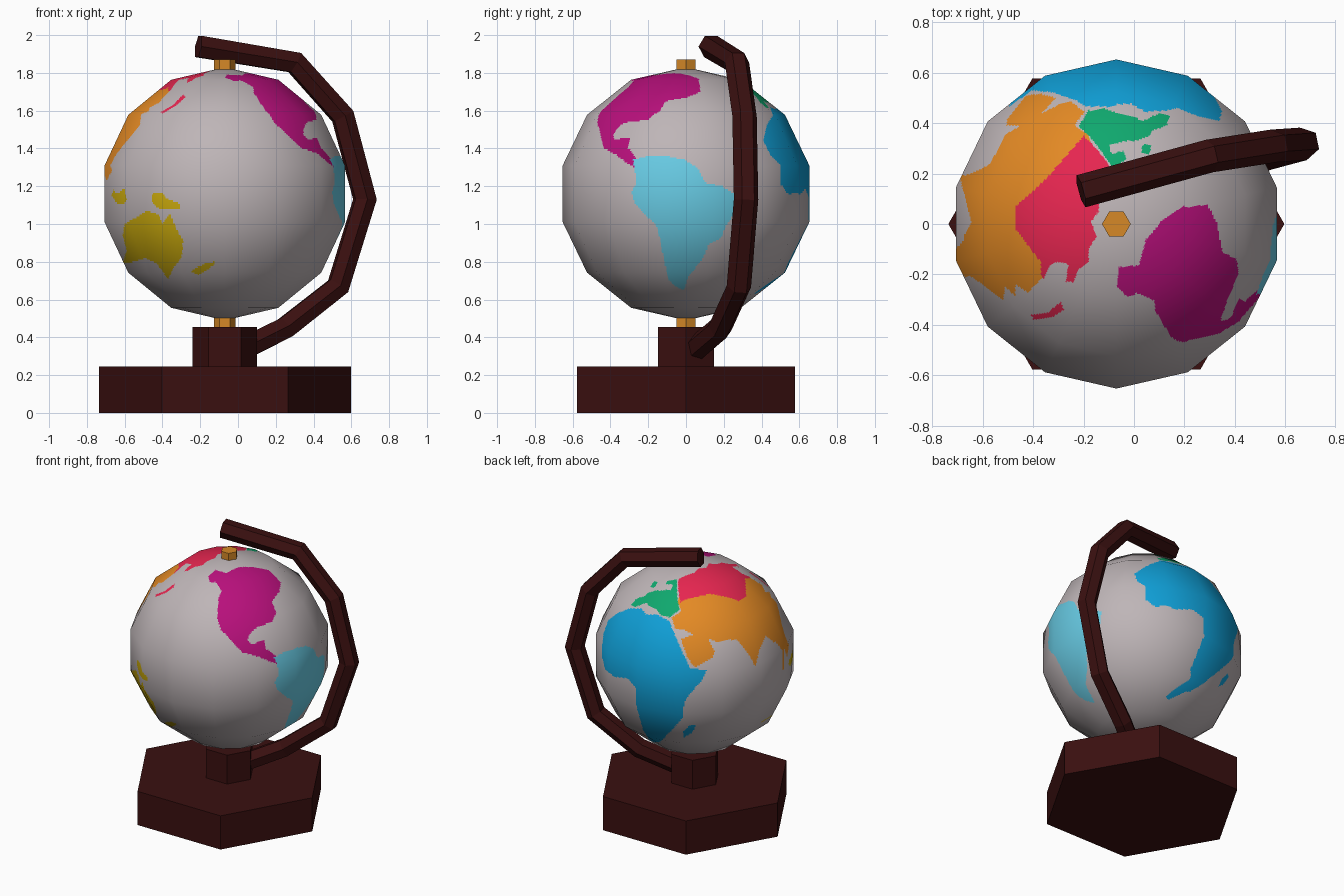
import bpy
import bmesh
from math import sin, cos, pi, radians
from mathutils import Vector

if "Cube" in bpy.data.objects:
    bpy.data.objects.remove(bpy.data.objects["Cube"], do_unlink=True)

AXIS_X = -0.07
CENTRE = Vector((AXIS_X, 0, 1.16))
RADIUS = 0.67


def material(name, r, g, b):
    mat = bpy.data.materials.new(name)
    mat.use_nodes = True
    mat.diffuse_color = (r, g, b, 1)
    bsdf = next(n for n in mat.node_tree.nodes if n.type == "BSDF_PRINCIPLED")
    bsdf.inputs["Base Color"].default_value = (r, g, b, 1)
    bsdf.inputs["Roughness"].default_value = 0.8
    return mat


wood = material("dark wood", 0.042, 0.005, 0.005)
brass = material("brass", 0.67, 0.25, 0.02)
globe_colours = [
    material("ocean grey", 0.515, 0.462, 0.474),
    material("magenta", 0.479, 0.005, 0.2),
    material("pale cyan", 0.138, 0.597, 0.775),
    material("blue", 0.005, 0.352, 0.687),
    material("orange", 0.776, 0.254, 0.018),
    material("green", 0.005, 0.392, 0.156),
    material("red", 0.791, 0.019, 0.08),
    material("yellow", 0.61, 0.413, 0.004),
]
OCEAN, MAGENTA, CYAN, BLUE, ORANGE, GREEN, RED, YELLOW = range(8)


def add_object(name, bm, mats):
    bmesh.ops.recalc_face_normals(bm, faces=bm.faces)
    mesh = bpy.data.meshes.new(name)
    bm.to_mesh(mesh)
    bm.free()
    for mat in mats:
        mesh.materials.append(mat)
    obj = bpy.data.objects.new(name, mesh)
    bpy.context.collection.objects.link(obj)
    return obj


def hex_prism(name, radius, bottom, top, mat):
    """Upright six-sided prism with corners on the x axis."""
    bm = bmesh.new()
    ring = [bm.verts.new((AXIS_X + radius * cos(i * pi / 3),
                          radius * sin(i * pi / 3), bottom)) for i in range(6)]
    face = bm.faces.new(ring)
    grown = bmesh.ops.extrude_face_region(bm, geom=[face], use_keep_orig=True)
    lifted = [v for v in grown["geom"] if isinstance(v, bmesh.types.BMVert)]
    bmesh.ops.translate(bm, verts=lifted, vec=(0, 0, top - bottom))
    return add_object(name, bm, [mat])


# Stand: base, column and the pin the globe turns on
hex_prism("base", 0.667, 0, 0.245, wood)
hex_prism("column", 0.17, 0.24, 0.455, wood)
hex_prism("axis_pin", 0.057, 0.45, 1.87, brass)

# Curved support arm: a six-sided tube along a bent path
arm_path = [(-0.21, 0.13, 1.94), (0.30, 0.27, 1.855), (0.555, 0.31, 1.57),
            (0.672, 0.318, 1.13), (0.53, 0.28, 0.67), (0.25, 0.18, 0.45),
            (0.03, 0.05, 0.34)]
curve = bpy.data.curves.new("support_arm", "CURVE")
curve.dimensions = "3D"
curve.bevel_depth = 0.066
curve.bevel_resolution = 1
curve.use_fill_caps = True
spline = curve.splines.new("POLY")
spline.points.add(len(arm_path) - 1)
for point, co in zip(spline.points, arm_path):
    point.co = (*co, 1)
spline.use_smooth = False
curve.materials.append(wood)
arm = bpy.data.objects.new("support_arm", curve)
bpy.context.collection.objects.link(arm)
bpy.ops.object.select_all(action="DESELECT")
arm.select_set(True)
bpy.context.view_layer.objects.active = arm
bpy.ops.object.convert(target="MESH")


# Land outlines: drawn flat on a stencil plane, in hundredths of a unit from
# the globe centre, and projected onto the side that faces the stencil
def stencil(azimuth, elevation):
    a, e = radians(azimuth), radians(elevation)
    across = Vector((-sin(a), cos(a), 0))
    toward = Vector((cos(e) * cos(a), cos(e) * sin(a), sin(e)))
    return across, toward.cross(across), toward


FRONT, SIDE, TOP = stencil(-90, 0), stencil(0, 0), stencil(-90, 90)
WEST, EAST = stencil(-55, 25), stencil(125, 25)
lands = []


def land(colour, plane, *flat):
    us, vs = flat[0::2], flat[1::2]
    box = (min(us), max(us), min(vs), max(vs))
    lands.append((colour, plane, list(zip(us, vs)), box))


# Northern and southern halves of the western land
land(MAGENTA, WEST, -14, 47, -9, 51, -2, 49, 6, 53, 15, 53, 26, 51, 34, 43,
     33, 37, 28, 30, 31, 23, 28, 17, 18, 13, 14, 10, 12, 5, 15, 2, 23, 5,
     24, -1, 33, -7, 32, -11, 26, -9, 19, -6, 8, -3, 2, 4, -5, 11, -8, 19,
     -7, 33, -5, 37, -9, 43, -13, 43)
land(CYAN, SIDE, -28, 18, -20, 20, -10, 20, -1, 18, 6, 14, 10, 6, 19, 4,
     27, -1, 26, -10, 21, -17, 19, -23, 12, -27, 9, -34, 6, -38, 1, -44,
     -1, -51, -4, -50, -9, -46, -11, -38, -14, -23, -16, -16, -22, -11,
     -27, -5, -29, 1, -26, 6)
# Southern land with its island
land(BLUE, EAST, -61, -3, -61, 5, -60, 13, -57, 21, -51, 26, -43, 29, -35, 29,
     -32, 25, -25, 25, -17, 21, -11, 7, -3, -11, 8, -11, 5, -18, -3, -27,
     -7, -33, -8, -43, -15, -51, -23, -59, -29, -59, -34, -51, -39, -33,
     -39, -23, -44, -17, -53, -16, -59, -11)
land(BLUE, EAST, -8, -52, -3, -48, 1, -48, -2, -53, -7, -56)
# Eastern land and its far coast
land(ORANGE, EAST, -15, 23, -9, 27, -11, 34, -9, 44, 4, 51, 36, 47, 49, 35,
     55, 25, 58, 15, 62, 5, 61, -3, 57, 9, 52, 7, 47, 11, 43, 3, 40, -9,
     36, -2, 31, 5, 27, 9, 15, 7, 9, 9, 13, 1, 12, -3, 0, -10, -5, -3,
     -9, 9, -1, 12, -7, 15, -13, 16)
land(ORANGE, TOP, -40, 4, -57, 1, -60, -6, -64, -10, -63, -15, -56, -22,
     -45, -30, -44, -25, -40, -29, -40, -24, -35, -27, -29, -21, -25, -5)
# Small north-western land with an island
land(GREEN, TOP, -15, 39, -11, 45, -5, 46, 0, 44, 5, 43, 11, 41, 17, 44,
     21, 43, 20, 39, 14, 37, 13, 35, 8, 33, 3, 33, -3, 31, -2, 28, 3, 29,
     4, 26, -1, 22, -4, 26, -9, 33)
land(GREEN, TOP, 10, 31, 12, 32, 14, 31, 13, 28, 10, 28)
# Far northern land with an island chain
land(RED, TOP, -13, 35, -8, 30, -4, 25, -2, 21, -4, 16, -7, 11, -7, 5,
     -10, 1, -8, -5, -11, -10, -11, -15, -15, -18, -17, -23, -20, -23,
     -19, -16, -23, -15, -26, -16, -29, -22, -30, -20, -30, -15, -34, -10,
     -40, -2, -40, 7, -32, 14, -27, 19, -20, 27)
land(RED, TOP, -34, -36, -27, -35, -22, -31, -21, -34, -25, -37, -33, -38)
# Southern ocean land and islands
land(YELLOW, FRONT, -54, -22, -53, -16, -46, -12, -41, -9, -35, -11, -33, -16,
     -29, -10, -26, -18, -22, -25, -23, -34, -27, -39, -30, -45, -33, -41,
     -36, -37, -42, -34, -48, -36, -54, -37, -52, -30)
land(YELLOW, FRONT, -39, -4, -38, 0, -33, 0, -30, -3, -24, -5, -24, -8, -35, -8)
land(YELLOW, FRONT, -18, -41, -11, -37, -5, -36, -6, -38, -14, -43)
land(YELLOW, FRONT, -60, -1, -59, 2, -57, 0, -53, 3, -52, -3, -53, -5, -57, -5)


def inside(u, v, outline):
    hit = False
    ua, va = outline[-1]
    for ub, vb in outline:
        if (va > v) != (vb > v) and u < ua + (v - va) * (ub - ua) / (vb - va):
            hit = not hit
        ua, va = ub, vb
    return hit


def colour_at(p):
    for colour, (across, up, toward), outline, box in reversed(lands):
        if p.dot(toward) <= 0:
            continue
        u, v = p.dot(across) * 100, p.dot(up) * 100
        if box[0] <= u <= box[1] and box[2] <= v <= box[3] and inside(u, v, outline):
            return colour
    return OCEAN


# Globe: 14 segments by 7 rings, facets finely divided so lands can be coloured
bm = bmesh.new()
arc = [bm.verts.new((0, RADIUS * sin(i * pi / 7), RADIUS * cos(i * pi / 7)))
       for i in range(8)]
edges = [bm.edges.new(pair) for pair in zip(arc, arc[1:])]
bmesh.ops.spin(bm, geom=arc + edges, cent=(0, 0, 0), axis=(0, 0, 1),
               angle=2 * pi, steps=14)
bmesh.ops.remove_doubles(bm, verts=bm.verts, dist=0.001)
bmesh.ops.subdivide_edges(bm, edges=bm.edges, cuts=30, use_grid_fill=True)
for face in bm.faces:
    face.material_index = colour_at(face.calc_center_median())
    face.smooth = True
globe = add_object("globe", bm, globe_colours)
globe.location = CENTRE
# Round shading over the flat facets
globe.data.normals_split_custom_set_from_vertices(
    [v.co.normalized() for v in globe.data.vertices])
